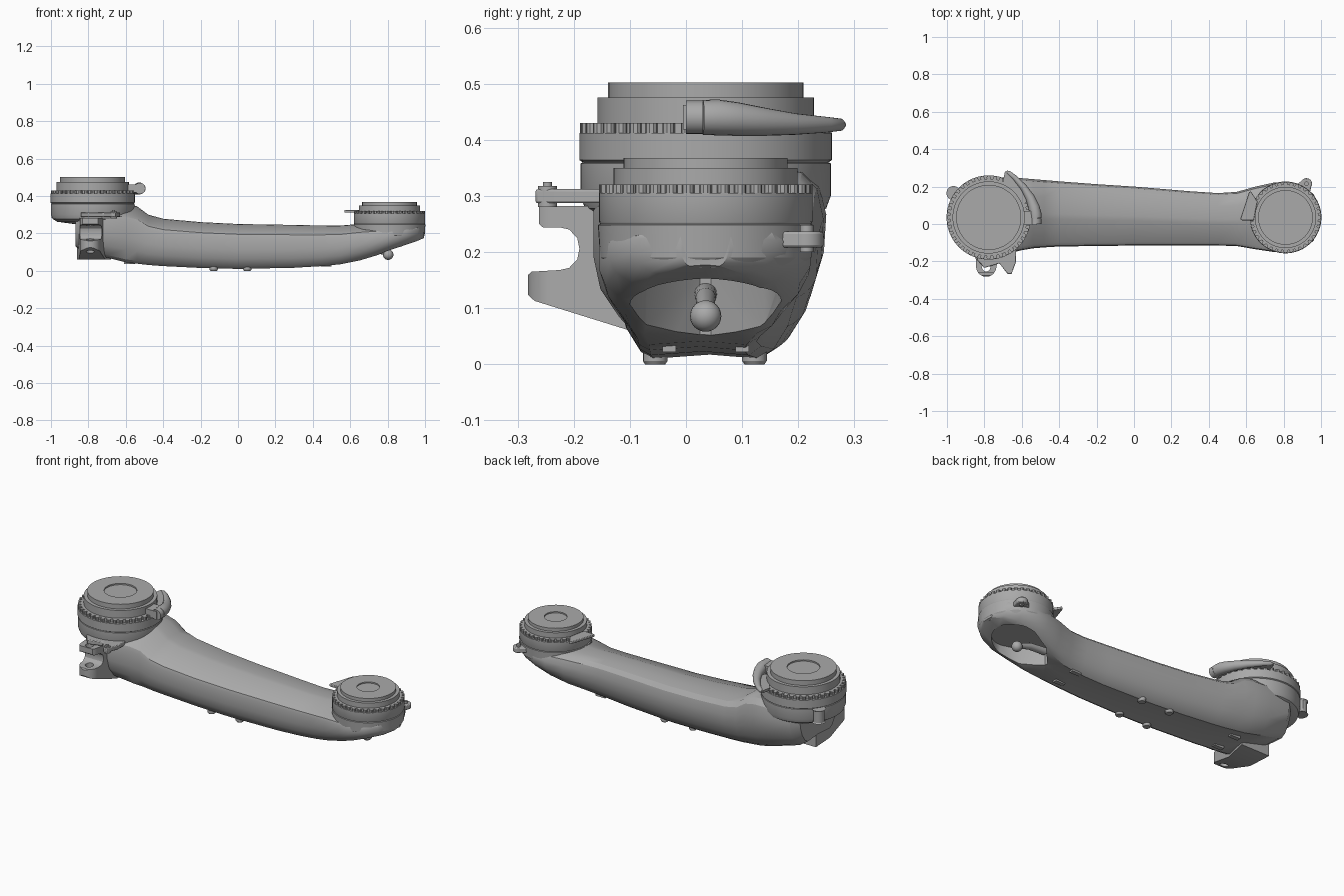
import bpy, bmesh, math
from mathutils import Vector

old = bpy.data.objects.get("Cube")
if old:
    bpy.data.objects.remove(old, do_unlink=True)

grey = bpy.data.materials.new("machined grey")
grey.use_nodes = True
COLOUR = (0.4, 0.4, 0.4, 1)
grey.diffuse_color = COLOUR
grey.node_tree.nodes["Principled BSDF"].inputs["Base Color"].default_value = COLOUR


def finish(name, bm, angle=30):
    bmesh.ops.recalc_face_normals(bm, faces=bm.faces)
    mesh = bpy.data.meshes.new(name)
    bm.to_mesh(mesh)
    bm.free()
    ob = bpy.data.objects.new(name, mesh)
    bpy.context.collection.objects.link(ob)
    mesh.materials.append(grey)
    smooth(ob, angle)
    return ob


def smooth(ob, angle=30):
    bpy.ops.object.select_all(action='DESELECT')
    ob.select_set(True)
    bpy.context.view_layer.objects.active = ob
    bpy.ops.object.shade_smooth_by_angle(angle=math.radians(angle))


def loft(name, rings, angle=30):
    """Skin closed rings of points and cap both ends."""
    bm = bmesh.new()
    loops = [[bm.verts.new(p) for p in ring] for ring in rings]
    n = len(loops[0])
    for a, b in zip(loops, loops[1:]):
        for i in range(n):
            j = (i + 1) % n
            bm.faces.new((a[i], a[j], b[j], b[i]))
    bm.faces.new(loops[0])
    bm.faces.new(loops[-1])
    return finish(name, bm, angle)


def circle(x, y, z, r, n=64):
    return [(x + r * math.cos(math.tau * i / n), y + r * math.sin(math.tau * i / n), z) for i in range(n)]


def lathe(name, x, y, profile, n=64):
    return loft(name, [circle(x, y, z, r, n) for r, z in profile])


def plate(name, outline, z0, z1, bevel=0.0):
    ob = loft(name, [[(x, y, z) for x, y in outline] for z in (z0, z1)])
    if bevel:
        mod = ob.modifiers.new("soft edges", 'BEVEL')
        mod.width, mod.segments = bevel, 2
    return ob


def tube(name, points, radii, flat=1.0):
    """Round tapered handle along a path in plan."""
    rings = []
    for i, p in enumerate(points):
        a, b = Vector(points[max(i - 1, 0)]), Vector(points[min(i + 1, len(points) - 1)])
        side = (b - a).cross(Vector((0, 0, 1))).normalized()
        up = side.cross(b - a).normalized()
        rings.append([Vector(p) + radii[i] * (side * math.cos(t) + up * math.sin(t) * flat)
                      for t in (math.tau * k / 20 for k in range(20))])
    return loft(name, rings, 50)


def boolean(ob, cutter, operation='DIFFERENCE'):
    cutter.hide_render = True
    cutter.hide_viewport = True
    mod = ob.modifiers.new("cut", 'BOOLEAN')
    mod.object, mod.operation, mod.solver = cutter, operation, 'EXACT'
    bpy.ops.object.select_all(action='DESELECT')
    ob.select_set(True)
    bpy.context.view_layer.objects.active = ob
    bpy.ops.object.modifier_apply(modifier=mod.name)
    bpy.data.objects.remove(cutter, do_unlink=True)
    smooth(ob)


# Arm body: one cross-section scaled along stations (x, front, back, bottom, top)
SECTION = [(.5, .03), (.18, 0), (.11, .05), (.03, .22), (0, .42), (0, .7), (.015, .77), (.06, .82),
           (.42, .985), (.5, 1), (.75, .985), (.9, .94), (.97, .85), (1, .68), (.99, .45), (.94, .24), (.86, .07), (.78, 0)]
STATIONS = [
    (-.87, -.13, .2, .13, .36), (-.83, -.165, .235, .105, .36), (-.7, -.165, .25, .07, .36),
    (-.6, -.14, .245, .045, .36), (-.54, -.13, .24, .038, .345), (-.48, -.125, .235, .031, .3),
    (-.4, -.12, .228, .025, .278), (-.2, -.118, .213, .015, .26), (0, -.115, .2, .01, .25),
    (.3, -.115, .175, .016, .245), (.45, -.115, .165, .025, .242), (.55, -.118, .172, .035, .242),
    (.65, -.135, .2, .055, .25), (.75, -.15, .222, .085, .25), (.82, -.155, .225, .11, .25),
    (.9, -.135, .205, .14, .25), (.96, -.09, .16, .16, .25), (.995, -.01, .08, .175, .25)]
body = loft("arm_body", [[(x, f + u * (b - f), lo + v * (hi - lo)) for u, v in SECTION]
                         for x, f, b, lo, hi in STATIONS])

# Pocket under the small joint: rounded outside, pointed towards the middle
arc = [math.radians(a) for a in range(-90, 91, 10)]
pocket = plate("pocket_cutter", [(.8 + .13 * math.cos(a), .035 + .135 * math.sin(a)) for a in arc]
               + [(.7, .14), (.61, .045), (.61, .025), (.7, -.07)], -.1, .155)
boolean(body, pocket)

# Joints: stepped turned housings with a shallow centre recess
CX, SX, CY = -.777, .81, .035
lathe("large_joint", CX, CY, [
    (.1, .25), (.19, .262), (.215, .278), (.223, .3), (.223, .358), (.219, .36), (.225, .364), (.225, .412),
    (.207, .412), (.207, .43), (.193, .43), (.193, .475), (.174, .475), (.174, .502),
    (.086, .502), (.086, .494)], 80)
lathe("small_joint", SX, CY, [
    (.12, .165), (.175, .172), (.188, .19), (.192, .248), (.188, .25), (.19, .254), (.19, .305),
    (.176, .305), (.176, .32), (.164, .32), (.164, .35), (.146, .35), (.146, .368),
    (.06, .368), (.06, .361)])


def teeth(name, x, radius, z0, z1, count):
    bm = bmesh.new()
    for k in range(count):
        a = math.tau * k / count
        ring = bmesh.ops.create_cone(bm, cap_ends=True, segments=10, radius1=.011, radius2=.011, depth=z1 - z0)
        bmesh.ops.translate(bm, verts=ring["verts"], vec=(
            x + radius * math.cos(a), CY + radius * math.sin(a), (z0 + z1) / 2))
    return finish(name, bm)


teeth("large_ring_teeth", CX, .213, .41, .43, 40)
teeth("small_ring_teeth", SX, .179, .303, .32, 36)

# Clamp levers wrapped around the joints
tube("large_lever", [(-.525, y, .44) for y in (0, .03)], [.03, .03])
tube("large_lever_handle", [(-.525, .03, .44), (-.527, .055, .44), (-.535, .09, .437), (-.555, .14, .432),
                            (-.59, .195, .428), (-.64, .25, .427), (-.672, .275, .427), (-.682, .282, .427)],
     [.031, .032, .03, .025, .019, .014, .011, .004])
plate("large_lever_lug", [(-.6, -.005), (-.52, -.005), (-.52, .07), (-.6, .07)], .418, .462)
plate("large_lever_web", [(-.69, .28), (-.675, .28), (-.56, .14), (-.59, .1), (-.7, .23)], .42, .434)
plate("small_lever", [(.568, .025), (.575, .02), (.64, .02), (.66, .12), (.625, .175), (.615, .17)], .311, .325, .003)


def hull_lug(cx, cy, r, base):
    """Plan outline: round tip joined to a two-point base."""
    mid = (Vector(base[0]) + Vector(base[1])) / 2
    aim = math.atan2(cy - mid.y, cx - mid.x)
    tip = [(cx + r * math.cos(aim + a), cy + r * math.sin(aim + a)) for a in arc]
    return tip + list(base)


# Lug with pin beside the small joint
plate("small_side_lug", hull_lug(.922, .215, .03, [(.84, .19), (.93, .12)]), .208, .237, .005)
lathe("small_side_pin", .922, .215, [(.012, .2), (.012, .248)], 16)
plate("large_side_lug", hull_lug(-.965, .165, .032, [(-.87, .2), (-.94, .06)]), .285, .36, .006)

# Forked bracket on the front of the large end: C-shaped profile trimmed in plan
jaw = [(-.19 - .035 * (1 - math.sin(a)), .206 + .038 * t) for a, t in
       ((0, -1), (.5, -.9), (1.1, -.5), (1.57, 0), (1.1, .5), (.5, .9), (0, 1))]
fork_profile = [(.05, .06), (-.1, .06), (-.27, .113), (-.283, .125), (-.283, .158), (-.275, .165)] \
    + jaw + [(-.255, .244), (-.262, .25), (-.262, .282), (.05, .282)]
fork = loft("forked_bracket", [[(x, y, z) for y, z in fork_profile] for x in (-.87, -.66)])
boolean(fork, plate("fork_trim", hull_lug(-.79, -.228, .054, [(-.68, .04), (-.86, .04)]), 0, .5), 'INTERSECT')
boolean(fork, lathe("fork_hole", -.79, -.232, [(.022, 0), (.022, .4)], 24))

# Latch plate and its pivot above the fork
plate("latch_plate", [(-.84, -.1), (-.84, -.19), (-.8, -.235), (-.72, -.21), (-.675, -.268), (-.655, -.268),
                      (-.63, -.2), (-.63, -.08)], .287, .312, .004)
lathe("latch_pivot", -.665, -.247, [(.017, .28), (.017, .318), (.008, .318), (.008, .325)], 20)

# Ball lever hanging in the pocket
tube("ball_lever_stem", [(.62, CY, .125), (.72, CY, .118), (.81, CY, .09)], [.02, .018, .013])
bm = bmesh.new()
bmesh.ops.create_uvsphere(bm, u_segments=20, v_segments=12, radius=.028)
bmesh.ops.translate(bm, verts=bm.verts, vec=(.803, CY, .086))
finish("ball_lever_knob", bm, 50)

# Underside pegs and stop pads
for x in (-.13, .05):
    for y in (-.055, .122):
        lathe("underside_peg", x, y, [(.022, .05), (.022, .006), (.018, 0)], 16)
for x in (-.58, .47):
    for y in (-.03, .1):
        plate("underside_pad", [(x - .03, y - .012), (x + .03, y - .012), (x + .03, y + .012), (x - .03, y + .012)],
              .022 if x > 0 else .036, .07)
